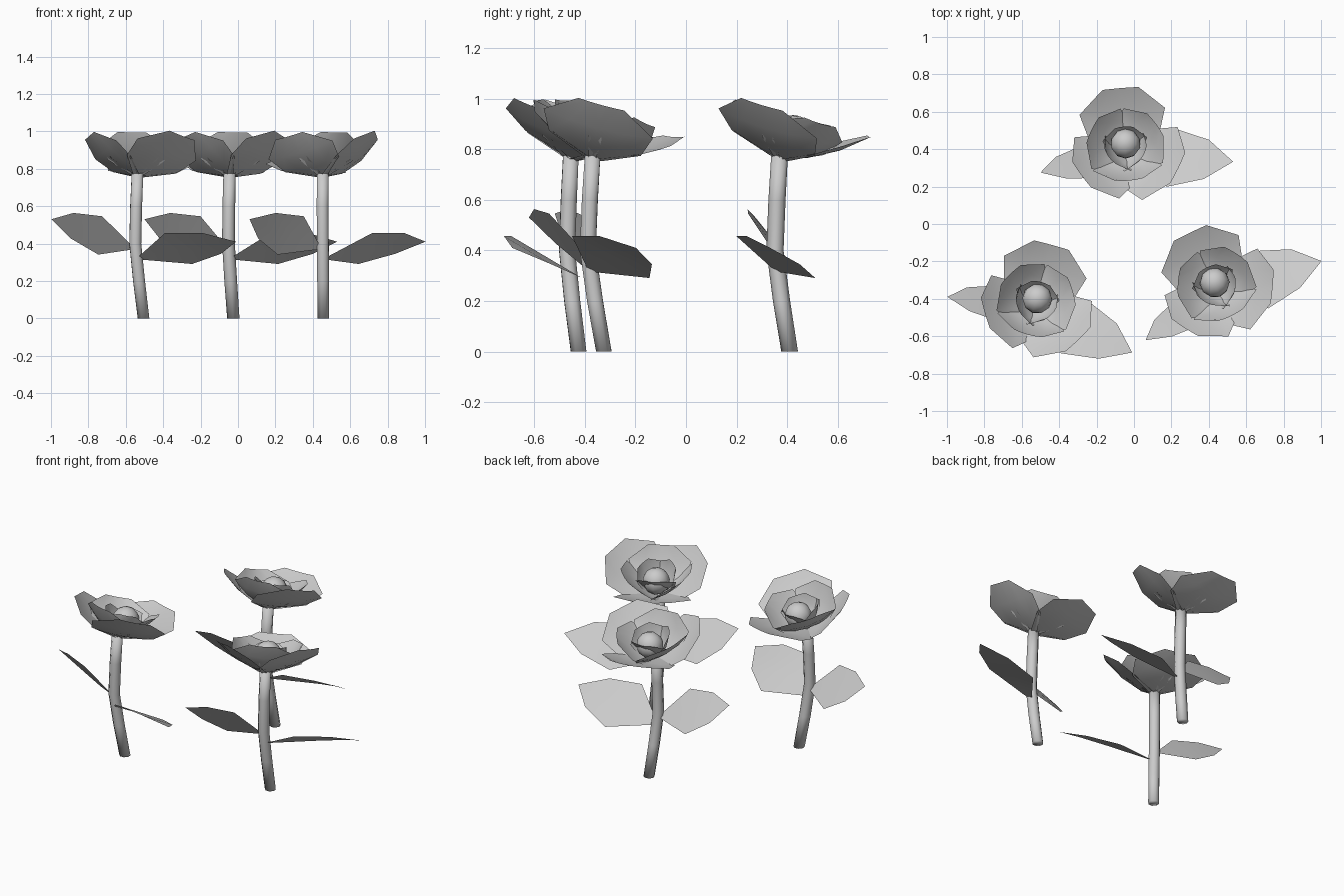
import bpy, bmesh, math
from mathutils import Matrix, Vector

if "Cube" in bpy.data.objects:
    bpy.data.objects.remove(bpy.data.objects["Cube"])

R = math.radians


def grid_mesh(name, rows):
    """Skin neighbouring rows of points into a smooth mesh."""
    bm = bmesh.new()
    vs = [[bm.verts.new(p) for p in row] for row in rows]
    for a, b in zip(vs, vs[1:]):
        for i in range(len(a) - 1):
            bm.faces.new((a[i], a[i + 1], b[i + 1], b[i]))
    bmesh.ops.remove_doubles(bm, verts=bm.verts, dist=0.0005)
    return finish(name, bm)


def finish(name, bm):
    for f in bm.faces:
        f.smooth = True
    me = bpy.data.meshes.new(name)
    bm.to_mesh(me)
    bm.free()
    return me


def petal(name, length, half, e0, e1, cup):
    """Bowl-shaped petal pointing along +x, steepening from e0 to e1 degrees."""
    ts = [0, 0.3, 0.65, 1.0]
    ws = [0.16, 0.84, 1.0, 0.42]
    x = z = last = 0
    rows = []
    for t, w in zip(ts, ws):
        e = R(e0 + (e1 - e0) * (t + last) / 2)
        x += (t - last) * length * math.cos(e)
        z += (t - last) * length * math.sin(e)
        last = t
        rows.append([(x - cup * (u * w) ** 2 * math.sin(e), u * w * half,
                      z + cup * (u * w) ** 2 * math.cos(e))
                     for u in (-1, -0.5, 0, 0.5, 1)])
    return grid_mesh(name, rows)


def leaf(name, start, axis, side, half, arch):
    """Pointed leaf blade from start along axis, arched along its normal."""
    start, axis, side = Vector(start), Vector(axis), Vector(side).normalized()
    n = axis.cross(side).normalized()
    if n.z < 0:
        n = -n
    rows = []
    for t, w in ((0, 0.06), (0.41, 1), (0.75, 0.67), (1, 0)):
        c = start + axis * t + n * arch * 4 * t * (1 - t)
        rows.append([c + side * half * w * u for u in (-1, 0, 1)])
    return grid_mesh(name, rows)


def stem(name, path, sides=8):
    """Bent round stem with closed ends."""
    bm = bmesh.new()
    rings = [[bm.verts.new((x + r * math.cos(2 * math.pi * i / sides),
                            y + r * math.sin(2 * math.pi * i / sides), z))
              for i in range(sides)] for x, y, z, r in path]
    for a, b in zip(rings, rings[1:]):
        for i in range(sides):
            j = (i + 1) % sides
            bm.faces.new((a[i], a[j], b[j], b[i]))
    bm.faces.new(rings[0][::-1])
    bm.faces.new(rings[-1])
    return finish(name, bm)


def bud(name):
    bm = bmesh.new()
    bmesh.ops.create_uvsphere(bm, u_segments=10, v_segments=8, radius=0.08)
    return finish(name, bm)


# Flower head frame: tilted backwards on top of the stem
head = Matrix.Translation((-0.02, -0.04, 0.762)) @ Matrix.Rotation(R(-17), 4, 'X')
parts = []

# Stem and its two leaves
I = Matrix.Identity(4)
parts.append((stem("stem", [(0, 0, 0, 0.033), (-0.014, -0.032, 0.2, 0.034),
                            (-0.026, -0.058, 0.4, 0.034), (-0.024, -0.05, 0.6, 0.034),
                            (-0.02, -0.04, 0.775, 0.033)]), I))
parts.append((leaf("right_leaf", (-0.01, -0.055, 0.32), (0.565, -0.022, 0.09),
                   (0.114, 0.878, -0.466), 0.178, 0.02), I))
parts.append((leaf("left_leaf", (-0.04, -0.05, 0.375), (-0.435, -0.085, 0.155),
                   (0.30, -0.61, 0.73), 0.14, 0.008), I))

# Three rings of three petals around a round bud; scale of each petal per ring
rings = [("outer_petal", 0.365, 0.225, 14, 47, 0.025, 95, (1.02, 0.93, 1)),
         ("middle_petal", 0.275, 0.185, 22, 62, 0.045, 35, (1, 1, 1)),
         ("inner_petal", 0.20, 0.12, 32, 80, 0.045, 95, (1, 1, 1))]
for name, length, half, e0, e1, cup, first, scales in rings:
    me = petal(name, length, half, e0, e1, cup)
    for k, s in enumerate(scales):
        parts.append((me, head @ Matrix.Rotation(R(first + 120 * k), 4, 'Z')
                      @ Matrix.Scale(s, 4)))
parts.append((bud("bud"), head @ Matrix.Translation((0, 0.03, 0.105))))

# Three copies of the flower, each turned a little
for x, y, turn in ((-0.505, -0.425, -20), (-0.025, 0.41, 0), (0.457, -0.325, 21)):
    place = Matrix.Translation((x, y, 0)) @ Matrix.Rotation(R(turn), 4, 'Z')
    for me, m in parts:
        ob = bpy.data.objects.new(me.name, me)
        bpy.context.collection.objects.link(ob)
        ob.matrix_world = place @ m
